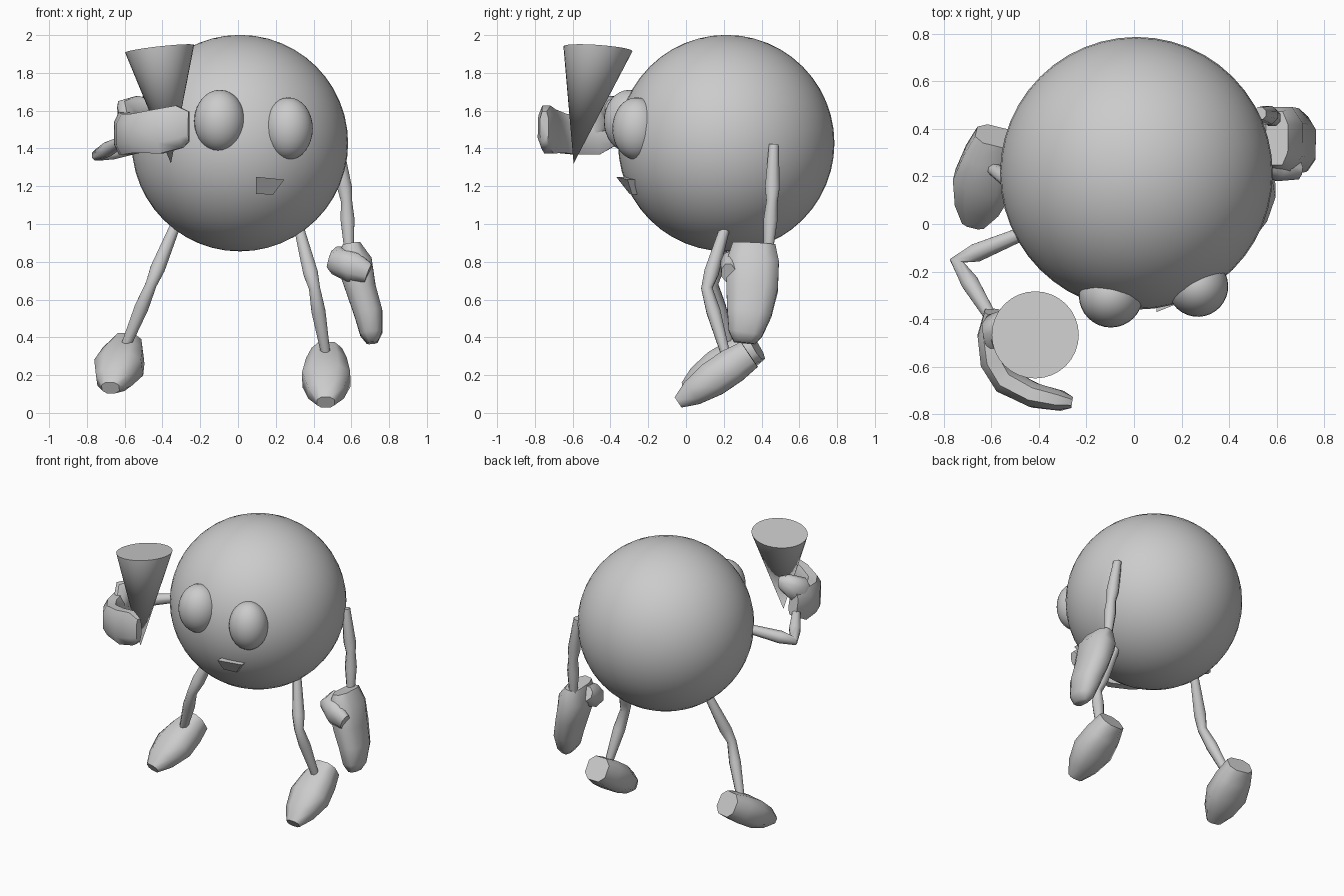
import bpy, bmesh, math
from mathutils import Vector, Matrix

cube = bpy.data.objects.get("Cube")
if cube:
    bpy.data.objects.remove(cube, do_unlink=True)

GREY = (0.6, 0.6, 0.6, 1)
mat = bpy.data.materials.new("plain grey")
mat.use_nodes = True
mat.diffuse_color = GREY
mat.node_tree.nodes["Principled BSDF"].inputs["Base Color"].default_value = GREY


def finish(bm, name, angle=50):
    bmesh.ops.recalc_face_normals(bm, faces=bm.faces)
    mesh = bpy.data.meshes.new(name)
    bm.to_mesh(mesh)
    bm.free()
    mesh.materials.append(mat)
    ob = bpy.data.objects.new(name, mesh)
    bpy.context.collection.objects.link(ob)
    bpy.ops.object.select_all(action='DESELECT')
    ob.select_set(True)
    bpy.context.view_layer.objects.active = ob
    bpy.ops.object.shade_smooth_by_angle(angle=math.radians(angle))
    return ob


def ball(name, centre, radii, yaw=0.0, seg=32):
    bm = bmesh.new()
    m = Matrix.Translation(centre) @ Matrix.Rotation(yaw, 4, 'Z') @ Matrix.Diagonal((*radii, 1))
    bmesh.ops.create_uvsphere(bm, u_segments=seg, v_segments=seg // 2, radius=1, matrix=m)
    return finish(bm, name)


def loft(name, sections, up, sides=8, power=1.0, angle=60):
    """Skin rings along a path; each section is (point, half size across, half size along up)."""
    bm = bmesh.new()
    pts = [Vector(s[0]) for s in sections]
    rings = []
    for i, (_, a, b) in enumerate(sections):
        t = (pts[min(i + 1, len(pts) - 1)] - pts[max(i - 1, 0)]).normalized()
        u = Vector(up).cross(t).normalized()
        v = t.cross(u)
        ring = []
        for k in range(sides):
            w = math.tau * (k + 0.5) / sides
            c, s = math.cos(w), math.sin(w)
            c = math.copysign(abs(c) ** power, c)
            s = math.copysign(abs(s) ** power, s)
            ring.append(bm.verts.new(pts[i] + u * a * c + v * b * s))
        rings.append(ring)
    for r0, r1 in zip(rings, rings[1:]):
        for k in range(sides):
            n = (k + 1) % sides
            bm.faces.new((r0[k], r0[n], r1[n], r1[k]))
    bm.faces.new(rings[0])
    bm.faces.new(rings[-1])
    return finish(bm, name, angle)


def limb(name, root, joint, end, up):
    """Two bulging segments, thin at the joint and at both ends."""
    a, b, c = Vector(root), Vector(joint), Vector(end)
    path = [(a, .028), (a.lerp(b, .75), .042), (b, .032), (b.lerp(c, .35), .04), (c, .026)]
    return loft(name, [(p, r, r) for p, r in path], up)


# Round body
ball("body", (.01, .213, 1.428), (.573, .573, .573), seg=48)

# Eyes
ball("right_eye", (-.097, -.30, 1.545), (.135, .135, .165))
ball("left_eye", (.268, -.262, 1.505), (.128, .128, .165), math.radians(25))

# Mouth wedge
bm = bmesh.new()
lip = [(.095, -.37, 1.25), (.245, -.31, 1.235), (.185, -.285, 1.155), (.095, -.30, 1.16)]
front = bm.faces.new([bm.verts.new(p) for p in lip])
ext = bmesh.ops.extrude_face_region(bm, geom=[front])
moved = [g for g in ext["geom"] if isinstance(g, bmesh.types.BMVert)]
bmesh.ops.translate(bm, verts=moved, vec=(0, .1, 0))
finish(bm, "mouth", 20)

# Cone held in the right hand
bm = bmesh.new()
apex, top = Vector((-.355, -.595, 1.32)), Vector((-.415, -.466, 1.928))
tip = bm.verts.new(apex)
rim = []
for k in range(32):
    w = math.tau * k / 32
    x, y = .183 * math.cos(w), .183 * math.sin(w)
    rim.append(bm.verts.new(top + Vector((x, y, .11 * x - .07 * y))))
for k in range(32):
    bm.faces.new((tip, rim[k], rim[(k + 1) % 32]))
bm.faces.new(rim)
finish(bm, "cone")

# Arms and legs
limb("left_arm", (.53, .465, 1.42), (.575, .455, 1.12), (.588, .435, .85), (0, 1, 0))
limb("right_arm", (-.42, -.02, 1.43), (-.745, -.155, 1.365), (-.59, -.41, 1.45), (0, 0, 1))
limb("left_leg", (.32, .21, .99), (.405, .11, .66), (.465, .21, .31), (0, 1, 0))
limb("right_leg", (-.32, .22, 1.02), (-.46, .14, .68), (-.605, .24, .33), (0, 1, 0))

# Left hand: mitten hanging down, with thumb
loft("left_hand", [((.60, .36, .895), .05, .12), ((.615, .355, .80), .10, .145),
                   ((.65, .35, .66), .085, .145), ((.69, .335, .53), .08, .125),
                   ((.705, .315, .42), .062, .095), ((.71, .31, .37), .03, .06)],
     (0, 1, 0), power=.75)
loft("left_thumb", [((.54, .36, .84), .05, .05), ((.54, .29, .80), .08, .08),
                    ((.61, .235, .77), .06, .085), ((.69, .225, .74), .04, .055)],
     (0, 0, 1))

# Right hand: mitten wrapped round the cone, with thumb
loft("right_hand", [((-.59, -.37, 1.50), .04, .08), ((-.605, -.47, 1.48), .055, .12),
                    ((-.59, -.58, 1.475), .06, .115), ((-.54, -.66, 1.48), .06, .11),
                    ((-.42, -.72, 1.49), .055, .125), ((-.31, -.742, 1.515), .045, .12),
                    ((-.26, -.75, 1.515), .025, .085)],
     (0, 0, 1), power=.75)
loft("right_thumb", [((-.59, -.50, 1.50), .04, .07), ((-.585, -.43, 1.59), .055, .09),
                     ((-.52, -.40, 1.615), .05, .07), ((-.47, -.40, 1.61), .03, .05)],
     (0, 0, 1))


# Feet: chunky shoes tipped toe-down
def foot(name, heel, toe):
    h, t = Vector(heel), Vector(toe)
    shape = [(0, .085, .085), (.25, .115, .10), (.55, .135, .10), (.85, .10, .075), (1.06, .05, .035)]
    return loft(name, [(h.lerp(t, f), a, b) for f, a, b in shape], (0, 0, 1), power=.75)


foot("left_foot", (.47, .335, .31), (.465, -.02, .07))
foot("right_foot", (-.585, .37, .355), (-.67, .02, .145))
